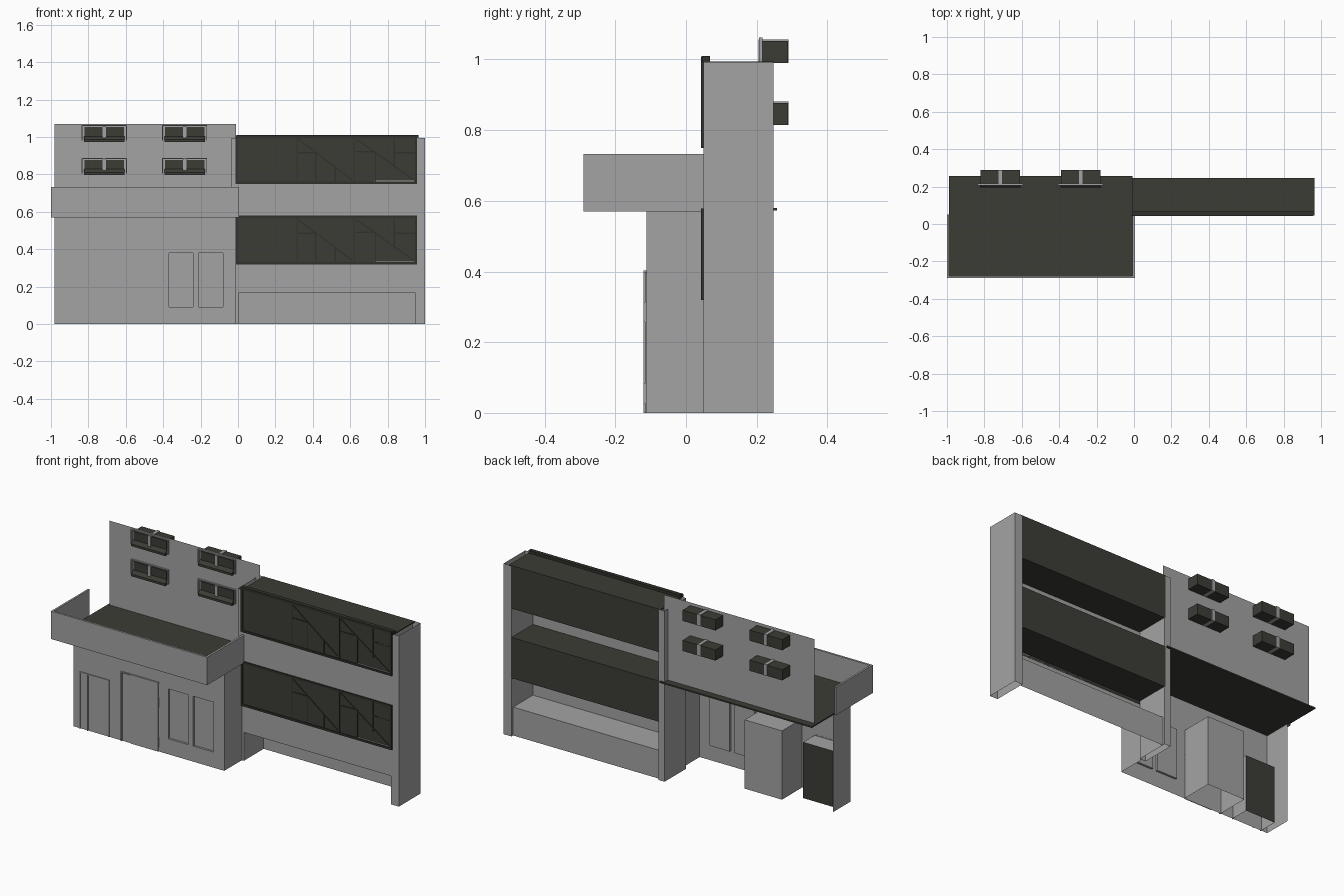
import bpy, bmesh
from mathutils import Vector

if "Cube" in bpy.data.objects:
    bpy.data.objects.remove(bpy.data.objects["Cube"])


def material(name, rgb):
    m = bpy.data.materials.new(name)
    m.diffuse_color = (*rgb, 1)
    m.use_nodes = True
    m.node_tree.nodes["Principled BSDF"].inputs["Base Color"].default_value = m.diffuse_color
    return m


GREY = material("grey_plaster", (0.37, 0.37, 0.37))
DARK = material("dark_glass", (0.045, 0.045, 0.037))
FRAME = material("dark_frame", (0.030, 0.031, 0.025))


def finish(name, bm, mat):
    me = bpy.data.meshes.new(name)
    bm.to_mesh(me)
    bm.free()
    me.materials.append(mat)
    ob = bpy.data.objects.new(name, me)
    bpy.context.collection.objects.link(ob)
    return ob


def box(name, x, y, z, mat, skip=""):
    """Box from ranges; skip lists open sides: L R (x), F B (y), D U (z)."""
    bm = bmesh.new()
    v = [bm.verts.new((a, b, c)) for a in x for b in y for c in z]
    sides = {"L": (0, 1, 3, 2), "R": (4, 6, 7, 5), "F": (0, 4, 5, 1),
             "B": (2, 3, 7, 6), "D": (0, 2, 6, 4), "U": (1, 5, 7, 3)}
    for k, ids in sides.items():
        if k not in skip:
            bm.faces.new([v[i] for i in ids])
    return finish(name, bm, mat)


def quad(name, pts, mat):
    bm = bmesh.new()
    bm.faces.new([bm.verts.new(p) for p in pts])
    return finish(name, bm, mat)


def sheet(name, x, z, y, mat):
    return quad(name, [(x[0], y, z[0]), (x[1], y, z[0]), (x[1], y, z[1]), (x[0], y, z[1])], mat)


def bar(name, a, b, width, y, mat):
    """Flat bar between two (x, z) points on a facade, front at y[0]."""
    a, b = Vector(a), Vector(b)
    d = (b - a).normalized() * width / 2
    n = Vector((-d.y, d.x))
    bm = bmesh.new()
    f = bm.faces.new([bm.verts.new((p.x, y[1], p.y)) for p in (a - n, b - n, b + n, a + n)])
    ext = bmesh.ops.extrude_face_region(bm, geom=[f])["geom"]
    for e in ext:
        if isinstance(e, bmesh.types.BMVert):
            e.co.y = y[0]
    bmesh.ops.recalc_face_normals(bm, faces=bm.faces)
    return finish(name, bm, mat)


# --- left wing: ground facade with two recessed windows
xs, zs = [-.98, -.37, -.24, -.21, -.08, -.01], [0, .09, .38, .575]
bm = bmesh.new()
grid = [[bm.verts.new((x, -.112, z)) for z in zs] for x in xs]
for i in range(5):
    for j in range(3):
        if not (i in (1, 3) and j == 1):
            bm.faces.new((grid[i][j], grid[i + 1][j], grid[i + 1][j + 1], grid[i][j + 1]))
finish("ground_facade", bm, GREY)
for i in (1, 3):
    box("facade_window", (xs[i], xs[i + 1]), (-.112, -.1), (.09, .38), GREY, "F")
for x, n in ((-.98, "left_side_wall"), (-.01, "right_side_wall")):
    quad(n, [(x, -.112, 0), (x, .05, 0), (x, .05, .575), (x, -.112, .575)], GREY)

# --- doors: shallow front leaves and hollow lobbies behind
box("main_lobby", (-.67, -.43), (-.11, .075), (0, .4), GREY, "FD")
box("side_lobby", (-.94, -.75), (-.11, -.005), (0, .325), GREY, "FDB")
sheet("side_lobby_back", (-.94, -.75), (0, .325), -.005, DARK)
Y = (-.12, -.111)
bar("main_door_jamb", (-.669, 0), (-.669, .4), .006, Y, GREY)
bar("main_door_head", (-.672, .4), (-.43, .4), .006, Y, GREY)
box("main_door_leaf", (-.61, -.432), (-.116, -.112), (0, .395), GREY)
for z in (.055, .285):
    box("door_hinge", (-.436, -.43), Y, (z - .028, z + .028), GREY)
for x in (-.938, -.888, -.752):
    bar("side_door_post", (x, 0), (x, .325), .006, (-.117, -.111), GREY)
bar("side_door_head", (-.941, .327), (-.749, .327), .006, (-.117, -.111), GREY)

# --- terrace
box("terrace_floor", (-.99, -.008), (-.277, .257), (.572, .58), DARK)
box("parapet_front", (-1, .005), (-.29, -.278), (.57, .732), GREY)
box("parapet_left", (-1, -.989), (-.278, .05), (.57, .732), GREY)
box("parapet_right", (-.007, .005), (-.278, .05), (.57, .732), GREY)

# --- upper wall with four box windows
sheet("upper_wall", (-.98, -.01), (.575, 1.07), .217, GREY)
for cx in (-.715, -.285):
    for z in (.815, .99):
        for s in (-1, 1):
            xa, xb = sorted((cx + s * .01, cx + s * .106))
            box("window_box", (xa, xb), (.212, .288), (z, z + .062), DARK)
            xf = cx + s * .118
            bar("window_jamb", (xf, z - .01), (xf, z + .071), .005, (.207, .217), GREY)
        bar("window_head", (cx - .12, z + .07), (cx + .12, z + .07), .005, (.207, .217), GREY)
        box("window_mullion", (cx - .01, cx + .01), (.205, .29), (z, z + .066), GREY)
        # sloping sill
        w, t = .109, z + .014
        quad("window_sill", [(cx - w, .195, z - .005), (cx + w, .195, z - .005),
                             (cx + w, .213, t), (cx - w, .213, t)], DARK)
        box("window_sill_edge", (cx - w, cx + w), (.195, .215), (z - .018, z - .005), DARK)

# --- right wing: end piers (open top and bottom), front walls, niche
box("right_pier", (.95, 1), (.05, .247), (0, .993), GREY, "UD")
box("left_pier", (-.035, .003), (.05, .247), (0, .993), GREY, "UD")
sheet("spandrel_wall", (.003, .95), (.575, .75), .05, GREY)
sheet("plinth_wall", (.003, .95), (.165, .325), .05, GREY)
box("ground_niche", (.003, .95), (.05, .232), (0, .165), GREY, "FD")

# --- right wing: two glazed bands
for base, low in ((.755, .745), (.325, .34)):
    top = base + .248
    X = (-.008, .952)
    sheet("band_glass", X, (base, top), .0475, DARK)
    box("band_floor", (.003, .95), (.05, .245), (low, low + .006), DARK)
    sheet("band_back", (.0, .952), (low, .993 if base > .5 else .575), .2485, DARK)
    Y = (.043, .05)
    # outer frame
    for x in X:
        bar("band_post", (x, base - .006), (x, top + .006), .012, Y, FRAME)
    for z in (base, top):
        bar("band_rail", (X[0], z), (X[1], z), .012, Y, FRAME)
    # light blind strips
    box("blind_strip", (.73, .94), (.045, .0475), (base + .008, base + .012), GREY)
    box("blind_strip", (.87, .94), (.045, .0475), (top - .088, top - .084), GREY)
    # glazing bars and diagonals (x, z offsets from the base)
    Y = (.0445, .048)
    for a, b in (((.315, 0), (.315, .245)), ((.62, 0), (.62, .245)),
                 ((.415, 0), (.415, .16)), ((.52, 0), (.52, .085)),
                 ((.735, 0), (.735, .165)), ((.835, .07), (.835, .245)),
                 ((.32, .16), (.415, .16)), ((.63, .165), (.735, .165)),
                 ((.835, .16), (.945, .16)), ((.32, .235), (.61, .015)),
                 ((.63, .235), (.94, .015))):
        bar("glazing_bar", (a[0], a[1] + base), (b[0], b[1] + base), .007, Y, FRAME)

# --- roofs of the two bands
box("upper_roof", (-.008, .966), (.05, .247), (.988, .994), DARK)
box("lower_band_roof", (.003, .95), (.05, .247), (.57, .576), DARK)
box("roof_front_rail", (-.008, .966), (.045, .068), (.994, 1.01), FRAME)
